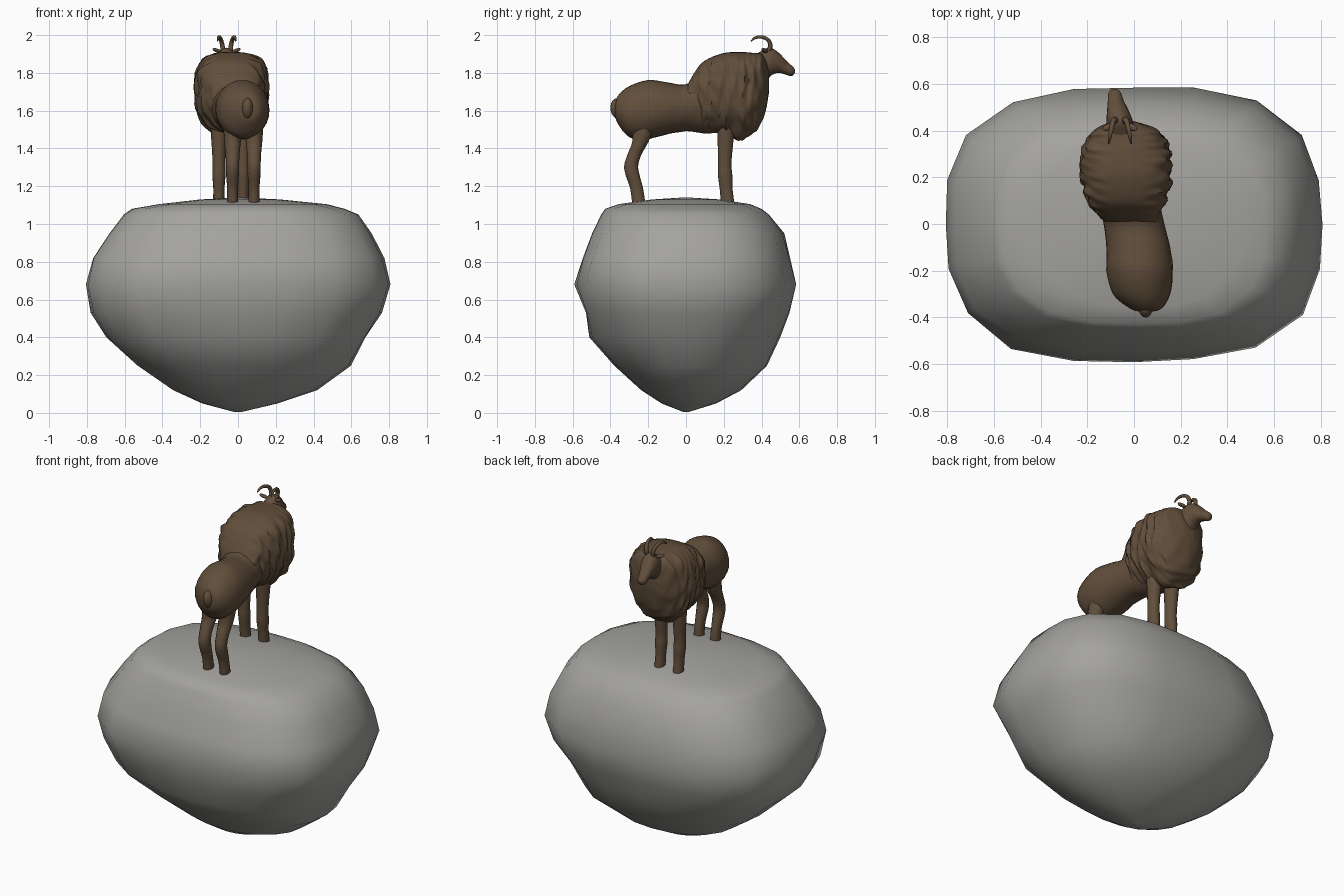
import bpy, bmesh, math
from mathutils import Vector, noise

if "Cube" in bpy.data.objects:
    bpy.data.objects.remove(bpy.data.objects["Cube"])


def material(name, rgb):
    m = bpy.data.materials.new(name)
    m.diffuse_color = (*rgb, 1)
    m.use_nodes = True
    m.node_tree.nodes["Principled BSDF"].inputs["Base Color"].default_value = m.diffuse_color
    return m


BROWN = material("brown_coat", (0.12, 0.077, 0.044))
GREY = material("grey_stone", (0.37, 0.365, 0.345))


def smooth(obj, angle=60):
    bpy.ops.object.select_all(action='DESELECT')
    obj.select_set(True)
    bpy.context.view_layer.objects.active = obj
    bpy.ops.object.shade_smooth_by_angle(angle=math.radians(angle))


def refine(rows, steps):
    """Catmull-Rom interpolation of every column of the stations."""
    out = []
    for i in range(len(rows) - 1):
        p0, p1 = rows[max(i - 1, 0)], rows[i]
        p2, p3 = rows[i + 1], rows[min(i + 2, len(rows) - 1)]
        for k in range(steps):
            t = k / steps
            out.append([0.5 * (2 * b + (c - a) * t + (2 * a - 5 * b + 4 * c - d) * t * t
                               + (3 * b - a - 3 * c + d) * t ** 3)
                        for a, b, c, d in zip(p0, p1, p2, p3)])
    return out + [list(rows[-1])]


def loft(name, rows, mat, axis='y', sides=24, steps=4, p_top=2, fur=0, bump=0, angle=60):
    """Skin over rings; row = position, low and high of each cross axis [, power]."""
    bm = bmesh.new()
    rings = []
    for row in refine(rows, steps):
        t, u0, u1, v0, v1 = row[:5]
        ring = []
        for k in range(sides):
            a = 2 * math.pi * k / sides
            c, s = math.cos(a), math.sin(a)
            p = row[5] if len(row) > 5 else (p_top if s > 0 else 2)
            r = (abs(c) ** p + abs(s) ** p) ** (-1 / p)
            if fur:
                side = min(1, max(0, (0.95 - s) * 3))
                r *= 1 + fur * side * noise.noise(Vector((t * 42 + s * 1.5, c * 2, s * 2.5)))
            u = (u0 + u1) / 2 + (u1 - u0) / 2 * c * r
            v = (v0 + v1) / 2 + (v1 - v0) / 2 * s * r
            co = Vector((u, t, v) if axis == 'y' else (u, v, t))
            if bump:
                r2 = 1 + bump * noise.noise(co * 4)
                co.x *= r2
                co.y *= r2
            ring.append(bm.verts.new(co))
        rings.append(ring)
    for lo, hi in zip(rings, rings[1:]):
        for k in range(sides):
            j = (k + 1) % sides
            bm.faces.new((lo[k], lo[j], hi[j], hi[k]))
    bm.faces.new(rings[0])
    bm.faces.new(rings[-1])
    bmesh.ops.recalc_face_normals(bm, faces=bm.faces)
    me = bpy.data.meshes.new(name)
    bm.to_mesh(me)
    bm.free()
    me.materials.append(mat)
    obj = bpy.data.objects.new(name, me)
    bpy.context.collection.objects.link(obj)
    smooth(obj, angle)
    return obj


def ellipsoid(name, loc, scale, rot=(0, 0, 0)):
    bpy.ops.mesh.primitive_uv_sphere_add(segments=16, ring_count=10, radius=1,
                                         location=loc, rotation=rot)
    obj = bpy.context.object
    obj.name, obj.scale = name, scale
    obj.data.materials.append(BROWN)
    smooth(obj)


# Boulder: boxy rounded middle, pointed underside, flattish top
loft("boulder", [
    (0.005, -.02, .02, -.015, .015, 2),
    (0.05, -.19, .21, -.13, .16, 2),
    (0.12, -.34, .42, -.24, .29, 2.1),
    (0.25, -.53, .60, -.38, .43, 2.3),
    (0.40, -.70, .68, -.51, .50, 2.6),
    (0.53, -.78, .76, -.53, .55, 2.8),
    (0.68, -.80, .80, -.59, .585, 3),
    (0.82, -.77, .78, -.55, .55, 3),
    (0.95, -.68, .71, -.50, .52, 2.9),
    (1.05, -.60, .64, -.45, .44, 2.8),
    (1.08, -.56, .57, -.43, .40, 2.7),
    (1.105, -.42, .47, -.36, .34, 2.5),
    (1.13, -.2, .22, -.18, .18, 2.2),
    (1.14, -.02, .02, -.02, .02, 2)],
    GREY, axis='z', sides=20, steps=1, bump=.02, angle=80)

# Hindquarters, waist and belly
loft("body", [
    (-.375, .02, .08, 1.57, 1.63),
    (-.36, -.02, .12, 1.53, 1.68),
    (-.30, -.09, .155, 1.46, 1.73),
    (-.20, -.118, .167, 1.45, 1.762),
    (-.10, -.118, .155, 1.475, 1.75),
    (0.0, -.13, .13, 1.49, 1.74),
    (.10, -.15, .11, 1.48, 1.80),
    (.25, -.15, .10, 1.48, 1.86)], BROWN, sides=28, fur=.02)
ellipsoid("tail", (.05, -.355, 1.61), (.032, .045, .058), (.2, 0, 0))

# Shaggy shoulder mane with ridged sides
loft("mane", [
    (.01, -.12, .10, 1.55, 1.74),
    (.05, -.165, .11, 1.52, 1.81),
    (.10, -.20, .135, 1.495, 1.865),
    (.20, -.225, .155, 1.47, 1.905),
    (.30, -.225, .155, 1.455, 1.91),
    (.36, -.205, .135, 1.48, 1.905),
    (.40, -.17, .10, 1.54, 1.90),
    (.425, -.13, .05, 1.62, 1.86),
    (.44, -.08, .0, 1.70, 1.80)],
    BROWN, sides=56, steps=8, p_top=3.1, fur=.12)

# Neck, head and muzzle
loft("head", [
    (.34, -.15, .05, 1.70, 1.89),
    (.38, -.13, .02, 1.72, 1.905),
    (.42, -.12, .0, 1.74, 1.928),
    (.45, -.118, -.008, 1.785, 1.932),
    (.49, -.115, -.025, 1.80, 1.908),
    (.53, -.112, -.045, 1.79, 1.865),
    (.56, -.110, -.055, 1.783, 1.838),
    (.577, -.095, -.070, 1.80, 1.82)], BROWN, sides=20)

# Legs: hind pair bends at the hock, front pair is straight with a knee
HIND = [(1.11, -.25, .030, .036), (1.19, -.262, .029, .035), (1.26, -.283, .034, .038),
        (1.31, -.29, .035, .038), (1.37, -.272, .037, .038), (1.44, -.24, .044, .045),
        (1.54, -.22, .050, .065)]
FRONT = [(1.115, .22, .031, .036), (1.19, .212, .030, .035), (1.26, .207, .035, .039),
         (1.31, .205, .034, .036), (1.38, .207, .036, .039), (1.47, .21, .042, .045),
         (1.56, .21, .045, .05)]
for part, rows, mid, gap in (("hind_leg", HIND, .028, .057), ("front_leg", FRONT, -.037, .064)):
    for side, label in ((-1, "left"), (1, "right")):
        x = mid + side * gap
        loft(f"{part}_{label}", [(z, x - a, x + a, y - b, y + b) for z, y, a, b in rows],
             BROWN, axis='z', sides=14)

# Horns sweep up and back; ears sit just beneath
HORN = [(.018, .43, 1.90, 1.3), (.022, .447, 1.94, 1.2), (.030, .435, 1.974, 1.05),
        (.038, .40, 1.990, .9), (.045, .365, 1.985, .7), (.048, .345, 1.968, .3)]
for side, label in ((-1, "left"), (1, "right")):
    cu = bpy.data.curves.new("horn_" + label, 'CURVE')
    cu.dimensions = '3D'
    cu.bevel_depth, cu.bevel_resolution, cu.use_fill_caps = .0105, 2, True
    sp = cu.splines.new('POLY')
    pts = refine(HORN, 3)
    sp.points.add(len(pts) - 1)
    for pt, (dx, y, z, r) in zip(sp.points, pts):
        pt.co, pt.radius = (-.06 + side * dx, y, z, 1), r
    cu.materials.append(BROWN)
    horn = bpy.data.objects.new("horn_" + label, cu)
    bpy.context.collection.objects.link(horn)
    bpy.ops.object.select_all(action='DESELECT')
    horn.select_set(True)
    bpy.context.view_layer.objects.active = horn
    bpy.ops.object.convert(target='MESH')
    smooth(bpy.context.object)
    ellipsoid("ear_" + label, (-.06 + side * .05, .415, 1.918), (.028, .014, .010),
              (0, side * -.35, side * -.4))
